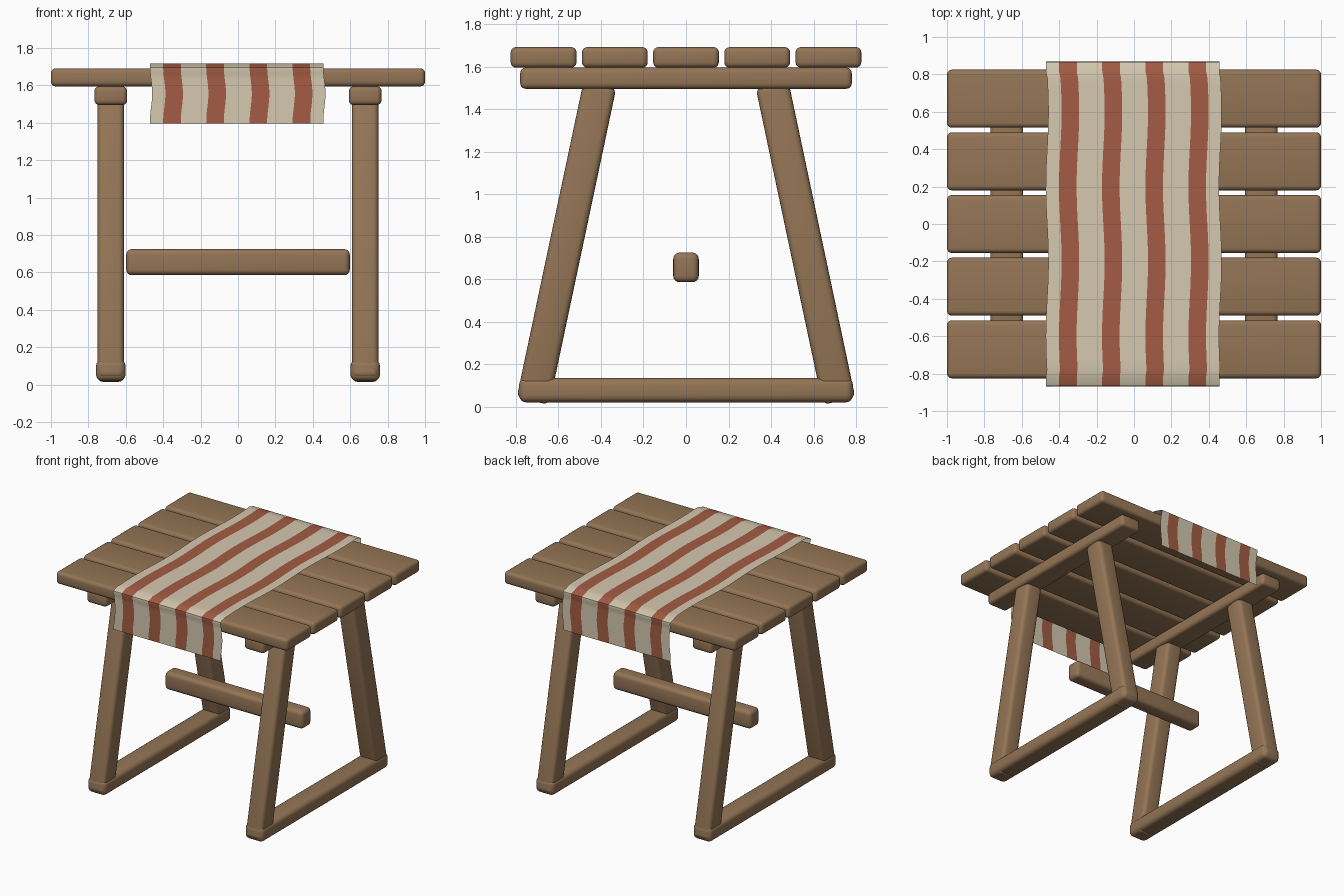
import bpy, bmesh, math
from mathutils import Vector

if "Cube" in bpy.data.objects:
    bpy.data.objects.remove(bpy.data.objects["Cube"])


def material(name, rgb):
    m = bpy.data.materials.new(name)
    m.diffuse_color = (*rgb, 1)
    m.use_nodes = True
    m.node_tree.nodes["Principled BSDF"].inputs["Base Color"].default_value = m.diffuse_color
    return m


wood = material("brown wood", (0.295, 0.178, 0.092))
cream = material("cream cloth", (0.66, 0.58, 0.43))
red = material("rust red cloth", (0.37, 0.107, 0.058))


def finish(name, bm, mats):
    me = bpy.data.meshes.new(name)
    bm.to_mesh(me)
    bm.free()
    ob = bpy.data.objects.new(name, me)
    bpy.context.collection.objects.link(ob)
    for m in mats:
        me.materials.append(m)
    bpy.ops.object.select_all(action='DESELECT')
    ob.select_set(True)
    bpy.context.view_layer.objects.active = ob
    bpy.ops.object.shade_smooth_by_angle(angle=math.radians(40))
    return ob


def beam(name, size, loc, radius, tilt=0.0):
    """Wooden bar with rounded edges, tilted about the x axis."""
    bm = bmesh.new()
    bmesh.ops.create_cube(bm, size=1)
    bmesh.ops.scale(bm, vec=size, verts=bm.verts)
    bmesh.ops.bevel(bm, geom=bm.edges[:], offset=radius, segments=4,
                    profile=0.5, affect='EDGES')
    ob = finish(name, bm, [wood])
    ob.location = loc
    ob.rotation_euler.x = tilt
    return ob


# table top planks
for i in range(5):
    beam(f"plank_{i + 1}", (2.0, 0.31, 0.097), (0, (i - 2) * 0.335, 1.643), 0.026)

# two trestles: top rail, foot rail and a pair of splayed legs
for side, x in (("left", -0.68), ("right", 0.68)):
    beam(f"{side}_top_rail", (0.175, 1.56, 0.1), (x, 0, 1.545), 0.026)
    beam(f"{side}_foot_rail", (0.158, 1.572, 0.115), (x, 0, 0.077), 0.035)
    for end, s in (("front", -1), ("back", 1)):
        foot, top = Vector((x, s * 0.72, 0.025)), Vector((x, s * 0.405, 1.515))
        d = top - foot
        beam(f"{side}_{end}_leg", (0.142, 0.157, d.length), (foot + top) / 2,
             0.03, -math.atan2(d.y, d.z))

# middle stretcher
beam("stretcher", (1.195, 0.12, 0.14), (0, 0, 0.655), 0.03)

# table runner: side profile (y, z) draped over the top, with a wavy sideways drift
front = [(-0.862, 1.395 + 0.03 * i) for i in range(10)]
front += [(-0.868, 1.685), (-0.866, 1.697), (-0.855, 1.702), (-0.835, 1.707), (-0.81, 1.715)]
flat = [(-0.78 + 0.06 * i, 1.718) for i in range(27)]
profile = front + flat + [(-y, z) for y, z in reversed(front)]
# column edges alternate cream / red
edges = [-0.465]
for c in (-0.347, -0.117, 0.115, 0.345):
    edges += [c - 0.047, c + 0.047]
edges.append(0.462)

bm = bmesh.new()
rows = []
for y, z in profile:
    if abs(y) < 0.8:
        drift = -0.007 * math.sin(2 * math.pi * y / 0.8)
    else:
        drift = -0.006 * math.cos(2 * math.pi * (1.7 - z) / 0.29)
    rows.append([bm.verts.new((x + drift, y, z)) for x in edges])
for a, b in zip(rows, rows[1:]):
    for i in range(len(edges) - 1):
        f = bm.faces.new((a[i], a[i + 1], b[i + 1], b[i]))
        f.material_index = i % 2
finish("striped_runner", bm, [cream, red])
